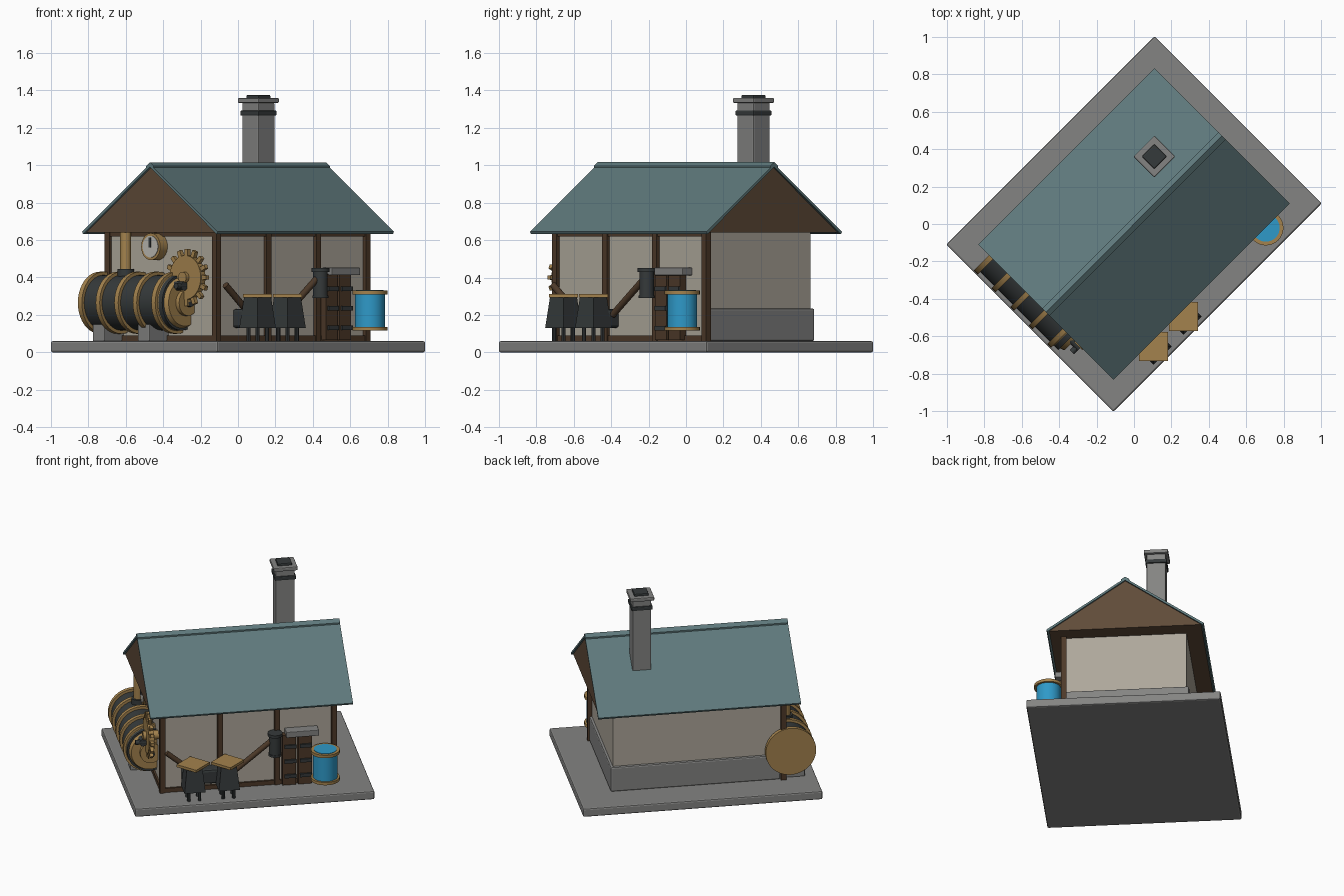
import bpy, bmesh, math
from mathutils import Vector, Matrix

if "Cube" in bpy.data.objects:
    bpy.data.objects.remove(bpy.data.objects["Cube"])

# The building is laid out along its own axes, then turned 45 degrees
TURN = Matrix.Rotation(math.radians(45), 4, 'Z')


def material(name, rgb):
    m = bpy.data.materials.new(name)
    m.diffuse_color = (*rgb, 1)
    m.use_nodes = True
    m.node_tree.nodes["Principled BSDF"].inputs["Base Color"].default_value = m.diffuse_color
    return m


STONE = material("stone_grey", (0.23, 0.23, 0.225))
ROOF = material("roof_teal", (0.115, 0.195, 0.205))
WALL = material("plaster", (0.42, 0.385, 0.325))
GABLE = material("gable_wood", (0.115, 0.07, 0.04))
WOOD = material("dark_wood", (0.075, 0.042, 0.022))
BRASS = material("brass", (0.37, 0.225, 0.075))
IRON = material("dark_iron", (0.036, 0.042, 0.043))
WATER = material("water_blue", (0.028, 0.32, 0.58))
DIAL = material("dial_white", (0.5, 0.49, 0.45))


def finish(name, bm, mat, smooth=False):
    bmesh.ops.recalc_face_normals(bm, faces=bm.faces)
    bm.transform(TURN)
    me = bpy.data.meshes.new(name)
    bm.to_mesh(me)
    bm.free()
    me.materials.append(mat)
    ob = bpy.data.objects.new(name, me)
    bpy.context.collection.objects.link(ob)
    if smooth:
        bpy.ops.object.select_all(action='DESELECT')
        ob.select_set(True)
        bpy.context.view_layer.objects.active = ob
        bpy.ops.object.shade_smooth_by_angle(angle=math.radians(35))
    return ob


def box(name, lo, hi, mat, bevel=0.0, spin=0.0):
    lo, hi = Vector(lo), Vector(hi)
    bm = bmesh.new()
    bmesh.ops.create_cube(bm, size=1)
    d = hi - lo
    bm.transform(Matrix.Translation((lo + hi) / 2) @ Matrix.Rotation(spin, 4, 'Z')
                 @ Matrix.Diagonal((d.x, d.y, d.z, 1)))
    if bevel:
        bmesh.ops.bevel(bm, geom=bm.edges[:], offset=bevel, segments=2,
                        profile=0.5, affect='EDGES')
    return finish(name, bm, mat)


def rod(name, p0, p1, r, mat, r2=None, sides=32, spin=0.0):
    p0, p1 = Vector(p0), Vector(p1)
    d = p1 - p0
    bm = bmesh.new()
    bmesh.ops.create_cone(bm, cap_ends=True, segments=sides, radius1=r,
                          radius2=r if r2 is None else r2, depth=d.length)
    bm.transform(Matrix.Translation((p0 + p1) / 2)
                 @ d.to_track_quat('Z', 'Y').to_matrix().to_4x4()
                 @ Matrix.Rotation(spin, 4, 'Z'))
    return finish(name, bm, mat, smooth=sides > 8)


def extrude_x(name, profile, x0, x1, mat):
    bm = bmesh.new()
    ends = [[bm.verts.new((x, y, z)) for y, z in profile] for x in (x0, x1)]
    n = len(profile)
    for e in ends:
        bm.faces.new(e)
    for i in range(n):
        j = (i + 1) % n
        bm.faces.new((ends[0][i], ends[0][j], ends[1][j], ends[1][i]))
    return finish(name, bm, mat)


# Base slab, walls and stone plinth
box("base_slab", (-0.788, -0.632, 0), (0.788, 0.632, 0.06), STONE, 0.01)
box("walls", (-0.57, -0.405, 0.06), (0.55, 0.39, 0.645), WALL)
box("plinth", (-0.55, -0.395, 0.06), (0.567, 0.407, 0.235), STONE, 0.01)

# Timber frame on the front and left end
for i, x in enumerate((-0.57, -0.19, 0.185, 0.56)):
    box(f"front_post_{i}", (x - 0.018, -0.425, 0.06), (x + 0.018, -0.39, 0.645), WOOD)
box("left_back_post", (-0.588, 0.385, 0.06), (-0.552, 0.42, 0.645), WOOD)
for z0, z1, tag in ((0.06, 0.09, "sill"), (0.62, 0.645, "top_beam")):
    box(f"front_{tag}", (-0.57, -0.418, z0), (0.56, -0.395, z1), WOOD)
    box(f"left_{tag}", (-0.583, -0.4, z0), (-0.56, 0.4, z1), WOOD)

# Gable block, roof slopes and ridge cap
extrude_x("gable_block", [(-0.5, 0.64), (0.5, 0.64), (0, 0.995)], -0.655, 0.655, GABLE)
for s, tag in ((-1, "front"), (1, "back")):
    extrude_x(f"roof_{tag}", [(0, 0.99), (s * 0.505, 0.632), (s * 0.512, 0.645), (0, 1.006)],
              -0.667, 0.667, ROOF)
    extrude_x(f"ridge_cap_{tag}", [(0, 1.0), (s * 0.027, 0.983), (s * 0.027, 0.997), (0, 1.016)],
              -0.667, 0.667, ROOF)

# Chimney
cx, cy = 0.332, 0.178
for name, h, z0, z1, mat in (("shaft", 0.062, 0.8, 1.335, STONE), ("band", 0.07, 1.265, 1.293, IRON),
                             ("cap", 0.079, 1.333, 1.36, STONE), ("flue", 0.047, 1.35, 1.376, IRON)):
    box(f"chimney_{name}", (cx - h, cy - h, z0), (cx + h, cy + h, z1), mat, 0.006)

# Boiler lying along the left end
bx, bz = -0.615, 0.265
rod("boiler_body", (bx, -0.19, bz), (bx, 0.42, bz), 0.148, IRON, sides=40)
for i, y in enumerate((0.415, 0.28, 0.14, 0.0, -0.14)):
    rod(f"boiler_ring_{i}", (bx, y - 0.015, bz), (bx, y + 0.015, bz), 0.166, BRASS, sides=40)
rod("boiler_front_cap", (bx, -0.155, bz), (bx, -0.215, bz), 0.15, BRASS, r2=0.125, sides=40)
rod("boiler_hub", (bx, -0.21, bz), (bx, -0.24, bz), 0.07, BRASS)
rod("boiler_hub_knob", (bx, -0.23, bz), (bx, -0.262, bz), 0.022, IRON, sides=16)
rod("boiler_valve", (-0.67, -0.19, 0.355), (-0.67, -0.265, 0.355), 0.025, IRON, sides=16)
rod("boiler_valve_bar", (-0.72, -0.25, 0.355), (-0.62, -0.25, 0.355), 0.016, IRON, sides=16)
for i, y in enumerate((0.34, 0.0)):
    box(f"boiler_foot_{i}", (bx - 0.1, y - 0.045, 0.06), (bx + 0.1, y + 0.045, 0.15), STONE, 0.005)
rod("steam_pipe", (bx, 0.235, 0.4), (bx, 0.235, 0.645), 0.03, BRASS)
rod("steam_pipe_collar", (bx, 0.235, 0.4), (bx, 0.235, 0.445), 0.044, IRON)

# Pressure gauge on the left wall
gy, gz = 0.035, 0.565
rod("gauge_case", (-0.565, gy, gz), (-0.625, gy, gz), 0.072, BRASS)
rod("gauge_face", (-0.62, gy, gz), (-0.629, gy, gz), 0.058, DIAL)
box("gauge_needle", (-0.634, gy - 0.006, gz - 0.005), (-0.628, gy + 0.006, gz + 0.048), IRON)

# Gear wheel beside the boiler
wx, wy, wz = -0.632, -0.25, 0.40
rod("gear_wheel", (wx - 0.018, wy, wz), (wx + 0.018, wy, wz), 0.118, BRASS, sides=40)
rod("gear_axle", (wx - 0.04, wy, wz), (-0.56, wy, wz), 0.03, BRASS)
for i in range(16):
    a = math.tau * i / 16
    d = Vector((0, math.cos(a), math.sin(a)))
    c = Vector((wx, wy, wz))
    rod(f"gear_tooth_{i}", c + d * 0.11, c + d * 0.153, 0.018, BRASS, r2=0.016,
        sides=4, spin=math.radians(45))

# Forge stands with brass tops, in front of a stone trough
box("trough", (-0.445, -0.49, 0.13), (-0.1, -0.4, 0.232), IRON, 0.015)
for i, x in enumerate((-0.389, -0.163)):
    y = -0.537
    rod(f"stand_body_{i}", (x, y, 0.13), (x, y, 0.295), 0.098, IRON, r2=0.072,
        sides=4, spin=math.radians(45))
    box(f"stand_top_{i}", (x - 0.077, y - 0.077, 0.293), (x + 0.077, y + 0.077, 0.311),
        BRASS, spin=math.radians(45))
    for sx in (-1, 1):
        for sy in (-1, 1):
            px, py = x + sx * 0.035, y + sy * 0.035
            rod(f"stand_leg_{i}_{sx}_{sy}", (px, py, 0.06), (px, py, 0.14), 0.011, IRON, sides=8)
rod("left_lever", (-0.36, -0.455, 0.2), (-0.55, -0.455, 0.36), 0.018, WOOD, sides=12)
rod("right_lever", (-0.1, -0.455, 0.2), (0.16, -0.455, 0.41), 0.018, WOOD, sides=12)

# Lantern
lx, ly = 0.163, -0.46
rod("lantern_body", (lx, ly, 0.295), (lx, ly, 0.435), 0.039, IRON)
rod("lantern_cap", (lx, ly, 0.43), (lx, ly, 0.45), 0.048, IRON)
rod("lantern_base", (lx, ly, 0.29), (lx, ly, 0.305), 0.043, IRON)

# Double door with iron hinges and a stone lintel
for i, x in enumerate((0.215, 0.318)):
    box(f"door_leaf_{i}", (x, -0.45, 0.065), (x + 0.088, -0.4, 0.42), WOOD)
    for j, z in enumerate((0.13, 0.235, 0.34)):
        box(f"door_hinge_{i}_{j}", (x + 0.01, -0.462, z - 0.012), (x + 0.088, -0.445, z + 0.012), IRON)
box("door_lintel", (0.235, -0.475, 0.412), (0.45, -0.4, 0.453), STONE, 0.004)

# Water barrel
wx, wy = 0.484, -0.513
rod("barrel_body", (wx, wy, 0.12), (wx, wy, 0.32), 0.08, WATER)
for z, tag in ((0.116, "bottom"), (0.31, "top")):
    rod(f"barrel_{tag}_rim", (wx, wy, z), (wx, wy, z + 0.02), 0.094, BRASS)
rod("barrel_water", (wx, wy, 0.325), (wx, wy, 0.333), 0.074, WATER)
